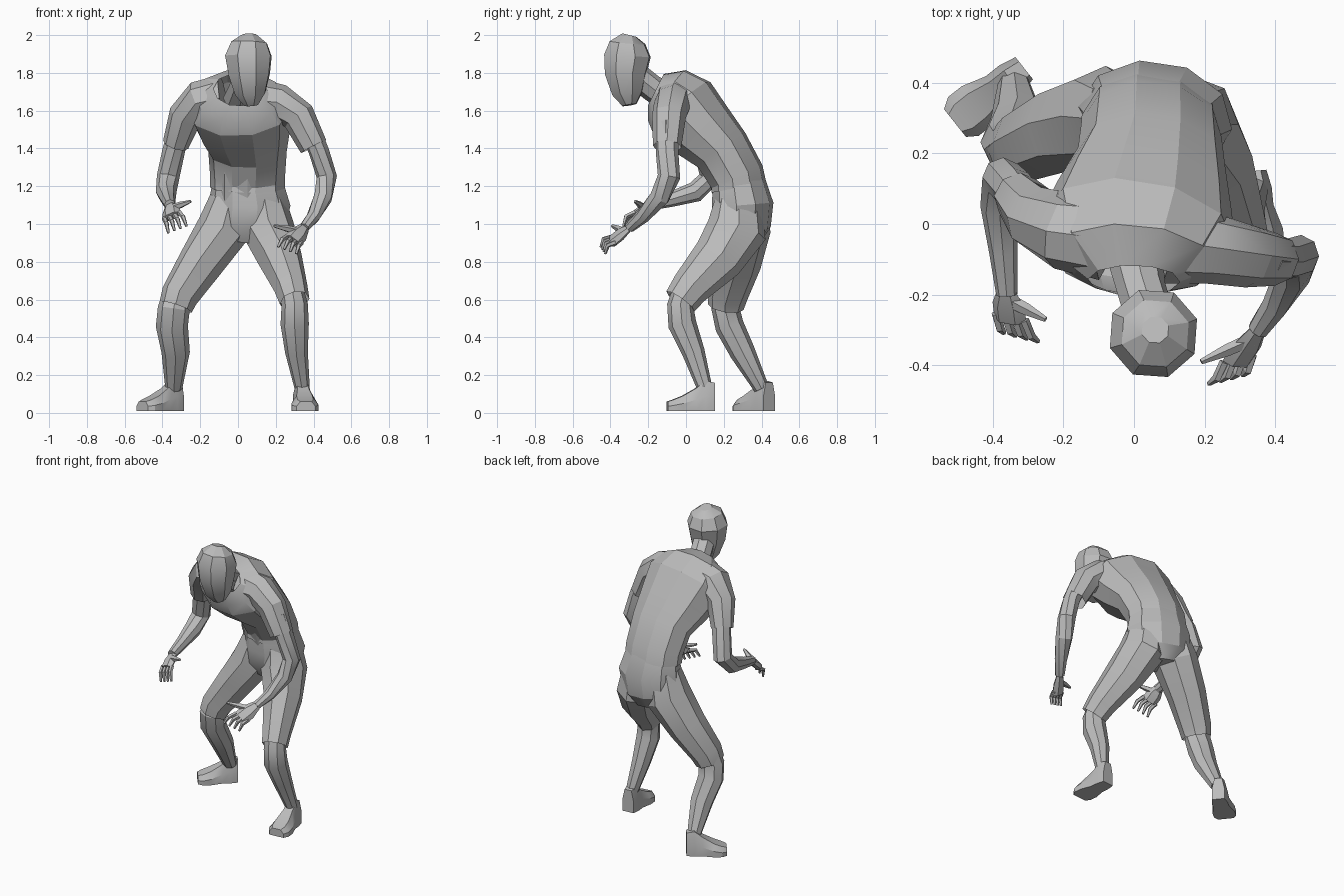
import bpy, bmesh, math
from mathutils import Vector

cube = bpy.data.objects.get("Cube")
if cube:
    bpy.data.objects.remove(cube)

grey = bpy.data.materials.new("neutral grey")
grey.use_nodes = True
GREY = (.5, .5, .5, 1)
grey.diffuse_color = GREY
grey.node_tree.nodes["Principled BSDF"].inputs["Base Color"].default_value = GREY

ACROSS = Vector((1, 0, 0))
FORE_AFT = Vector((0, 1, 0))
UP = Vector((0, 0, 1))


def skin(name, loops, open_start=False, open_end=False):
    """Bridge equal rings of points into one faceted object."""
    bm = bmesh.new()
    rings = [[bm.verts.new(point) for point in loop] for loop in loops]
    count = len(rings[0])
    for low, high in zip(rings, rings[1:]):
        for k in range(count):
            after = (k + 1) % count
            bm.faces.new((low[k], low[after], high[after], high[k]))
    if not open_start:
        bm.faces.new(rings[0][::-1])
    if not open_end:
        bm.faces.new(rings[-1])
    bmesh.ops.recalc_face_normals(bm, faces=bm.faces)
    mesh = bpy.data.meshes.new(name)
    bm.to_mesh(mesh)
    bm.free()
    mesh.materials.append(grey)
    obj = bpy.data.objects.new(name, mesh)
    bpy.context.collection.objects.link(obj)
    bpy.ops.object.select_all(action='DESELECT')
    obj.select_set(True)
    bpy.context.view_layer.objects.active = obj
    bpy.ops.object.shade_smooth_by_angle(angle=math.radians(25))


def loft(name, path, sides=8, across=ACROSS, depth=1, **ends):
    """Rings (centre x, y, z, half width) set square to the path.
    Depth is the ratio of half depth to half width."""
    centres = [Vector(ring[:3]) for ring in path]
    last = len(path) - 1
    loops = []
    for i, centre in enumerate(centres):
        along = (centres[min(i + 1, last)] - centres[max(i - 1, 0)]).normalized()
        side = (across - along * across.dot(along)).normalized()
        deep = along.cross(side) * depth
        radius = path[i][3]
        turns = [math.tau * k / sides for k in range(sides)]
        loops.append([centre + (side * math.cos(turn) + deep * math.sin(turn)) * radius
                      for turn in turns])
    skin(name, loops, **ends)


def foot(name, ankle, heading):
    """Flat soled shoe running from heel to toe."""
    ahead = Vector((math.sin(heading), -math.cos(heading), 0))
    side = ahead.cross(UP)
    outline = [(-1, 0), (1, 0), (1, .5), (.6, 1), (-.6, 1), (-1, .5)]
    loops = []
    for reach, width, height in [(-.05, .04, .15), (0, .05, .16), (.05, .05, .12),
                                 (.12, .07, .08), (.17, .07, .06), (.2, .05, .05)]:
        base = Vector(ankle) + ahead * reach
        loops.append([base + side * u * width + UP * v * height for u, v in outline])
    skin(name, loops)


def hand(side_name, outward, wrist, palm_end, finger_end):
    """Palm, four bent fingers and a thumb on the inner side."""
    wrist, palm_end, finger_end = map(Vector, (wrist, palm_end, finger_end))
    row = Vector((outward * .08, .02, -.03))
    middle = wrist.lerp(palm_end, .5)
    loft(side_name + "_palm", [(*wrist, .03), (*middle, .05), (*palm_end, .05)],
         6, row, depth=.5)
    for i in range(4):
        offset = row * (i / 3 - .5)
        root = palm_end.lerp(wrist, .1) + offset
        tip = finger_end + offset * 1.2
        bend = root.lerp(tip, .5) + (UP - FORE_AFT) * .015
        loft(f"{side_name}_finger_{i + 1}",
             [(*root, .014), (*bend, .013), (*tip, .007)], 5, row)
    root = wrist.lerp(palm_end, .3)
    tip = palm_end + Vector((outward * -.1, 0, .08))
    loft(side_name + "_thumb",
         [(*root, .02), (*root.lerp(tip, .5), .018), (*tip, .008)], 5, UP)


# Head and neck
loft("head", [(.07, -.3, 1.63, .04), (.065, -.31, 1.69, .085), (.06, -.32, 1.79, .115),
              (.055, -.31, 1.89, .13), (.06, -.31, 1.96, .1), (.06, -.3, 2, .04)],
     across=ACROSS - FORE_AFT / 2)
loft("neck", [(0, -.08, 1.66, .08), (.02, -.18, 1.72, .07), (.05, -.28, 1.8, .07)])

# Shirt leaning forward over a full chest, with an open collar and hem
TWIST = ACROSS - FORE_AFT * .15
loft("shirt", [(.05, .28, 1.19, .2), (.05, .27, 1.25, .2), (.05, .19, 1.39, .21),
               (.03, .08, 1.5, .25), (.01, -.02, 1.61, .28), (0, -.1, 1.68, .23),
               (0, -.16, 1.71, .13)],
     10, TWIST, depth=.74, open_start=True, open_end=True)

# Bare belly and shorts
loft("belly", [(.05, .28, 1.1, .17), (.05, .24, 1.24, .17), (.05, .17, 1.4, .17)],
     depth=.7)
loft("shorts_seat", [(.04, .3, .9, .13), (.05, .3, .98, .2), (.06, .3, 1.1, .22),
                     (.05, .28, 1.22, .19)], 10, TWIST, depth=.74)
loft("left_shorts_leg", [(.14, .28, 1.13, .11), (.16, .27, .97, .14), (.22, .17, .82, .12),
                         (.28, .02, .66, .09), (.3, -.03, .59, .08)],
     depth=1.14, open_end=True)
loft("right_shorts_leg", [(-.04, .3, 1.13, .11), (-.08, .3, .97, .14), (-.2, .27, .79, .12),
                          (-.31, .22, .62, .1), (-.33, .21, .56, .09)],
     depth=1.06, open_end=True)

# Lower legs and feet
loft("left_shin", [(.28, 0, .68, .06), (.3, -.03, .57, .07), (.3, -.02, .47, .075),
                   (.31, .04, .32, .06), (.34, .1, .13, .04)])
loft("right_shin", [(-.32, .24, .66, .07), (-.34, .21, .55, .085), (-.35, .23, .46, .085),
                    (-.33, .3, .32, .075), (-.34, .4, .13, .045)], depth=.9)
foot("left_foot", (.34, .1, .01), .1)
foot("right_foot", (-.35, .41, .01), -.9)

# Sleeves
loft("left_sleeve", [(.1, -.05, 1.65, .12), (.22, -.07, 1.64, .1), (.32, -.09, 1.57, .09),
                     (.4, -.1, 1.41, .075)], across=FORE_AFT, open_end=True)
loft("right_sleeve", [(-.08, -.04, 1.67, .12), (-.2, -.02, 1.65, .11), (-.28, .02, 1.57, .09),
                      (-.33, .08, 1.42, .07)], across=FORE_AFT, open_end=True)

# Bent arms
loft("left_arm", [(.37, -.1, 1.53, .06), (.43, -.1, 1.38, .06), (.47, -.09, 1.25, .06),
                  (.45, -.14, 1.14, .055), (.4, -.23, 1.04, .04), (.35, -.3, .98, .03)],
     across=FORE_AFT + UP * .4, depth=.9)
loft("right_arm", [(-.3, .05, 1.53, .055), (-.34, .1, 1.39, .06), (-.37, .13, 1.25, .06),
                   (-.38, .05, 1.17, .055), (-.37, -.08, 1.13, .04), (-.36, -.2, 1.1, .03)])

# Hands
hand("left_hand", 1, (.35, -.3, .98), (.29, -.39, .91), (.26, -.44, .86))
hand("right_hand", -1, (-.36, -.19, 1.1), (-.35, -.27, 1.04), (-.32, -.32, .97))
